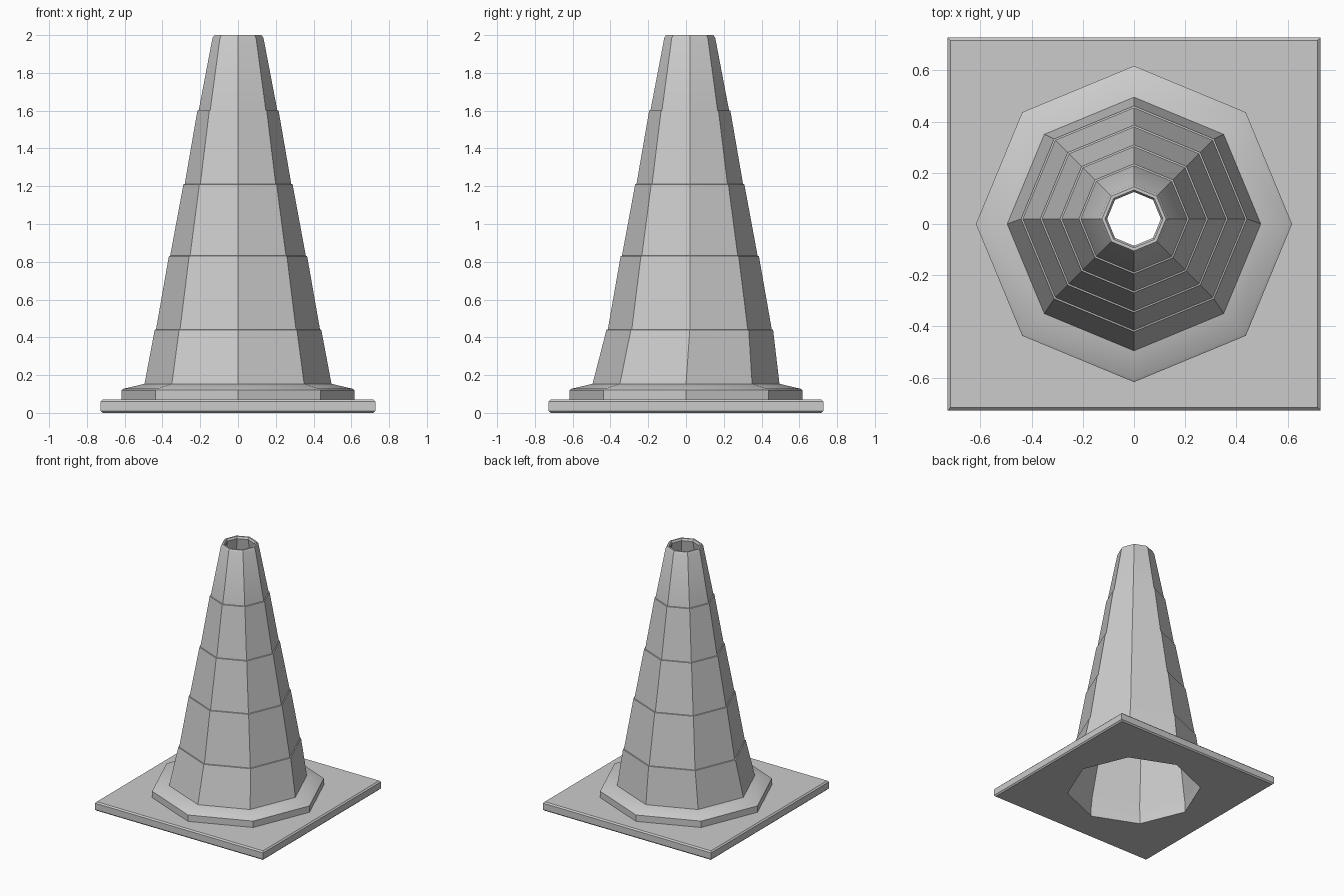
import bpy, bmesh, math

cube = bpy.data.objects.get("Cube")
if cube:
    bpy.data.objects.remove(cube, do_unlink=True)

grey = bpy.data.materials.new("plain grey")
colour = (0.6, 0.6, 0.6, 1)
grey.diffuse_color = colour
grey.use_nodes = True
grey.node_tree.nodes["Principled BSDF"].inputs["Base Color"].default_value = colour

SIDES = 8


def ring(r, z, y=0.0, square=False):
    """Octagon with a corner on +x, or a square sampled at the same angles."""
    pts = []
    for i in range(SIDES):
        a = i * math.tau / SIDES
        c, s = math.cos(a), math.sin(a)
        k = r / max(abs(c), abs(s)) if square else r
        pts.append((k * c, k * s + y, z))
    return pts


def loft(name, rings, closed=False):
    """Skin a stack of rings with quads; a closed stack joins last to first."""
    bm = bmesh.new()
    loops = [[bm.verts.new(p) for p in pts] for pts in rings]
    pairs = list(zip(loops, loops[1:]))
    if closed:
        pairs.append((loops[-1], loops[0]))
    for low, high in pairs:
        for i in range(SIDES):
            j = (i + 1) % SIDES
            bm.faces.new((low[i], low[j], high[j], high[i]))
    mesh = bpy.data.meshes.new(name)
    bm.to_mesh(mesh)
    bm.free()
    mesh.materials.append(grey)
    obj = bpy.data.objects.new(name, mesh)
    bpy.context.collection.objects.link(obj)
    bpy.ops.object.select_all(action='DESELECT')
    obj.select_set(True)
    bpy.context.view_layer.objects.active = obj
    bpy.ops.object.shade_smooth_by_angle(angle=math.radians(30))
    return obj


# Square base plate with softened rims and an octagonal opening
HALF, THICK, SOFT, HOLE = 0.727, 0.07, 0.01, 0.487
loft("base_plate", [
    ring(HOLE, 0),
    ring(HALF - SOFT, 0, square=True),
    ring(HALF, SOFT, square=True),
    ring(HALF, THICK - SOFT, square=True),
    ring(HALF - SOFT, THICK, square=True),
    ring(HOLE, THICK),
], closed=True)

# Octagonal collar sloping up to the foot of the cone
loft("collar", [
    ring(0.617, THICK),
    ring(0.617, 0.12),
    ring(0.605, 0.128),
    ring(0.49, 0.155),
])

# Cone: stepped outer wall, rounded lip, plain inner wall
SHIFT, STEP, WALL = 0.02, 0.007, 0.02
outer = [ring(0.495, 0.153)]
for r, z in ((0.441, 0.44), (0.366, 0.83), (0.289, 1.21), (0.215, 1.60)):
    outer += [ring(r, z, SHIFT), ring(r - STEP, z + 0.002, SHIFT)]
lip = [ring(0.135, 1.985, SHIFT), ring(0.125, 2, SHIFT),
       ring(0.113, 2, SHIFT), ring(0.105, 1.985, SHIFT)]
inner = [ring(0.44 - WALL, 0.44, SHIFT), ring(0.495 - WALL, 0.153), ring(HOLE, THICK)]
loft("cone_body", outer + lip + inner)
